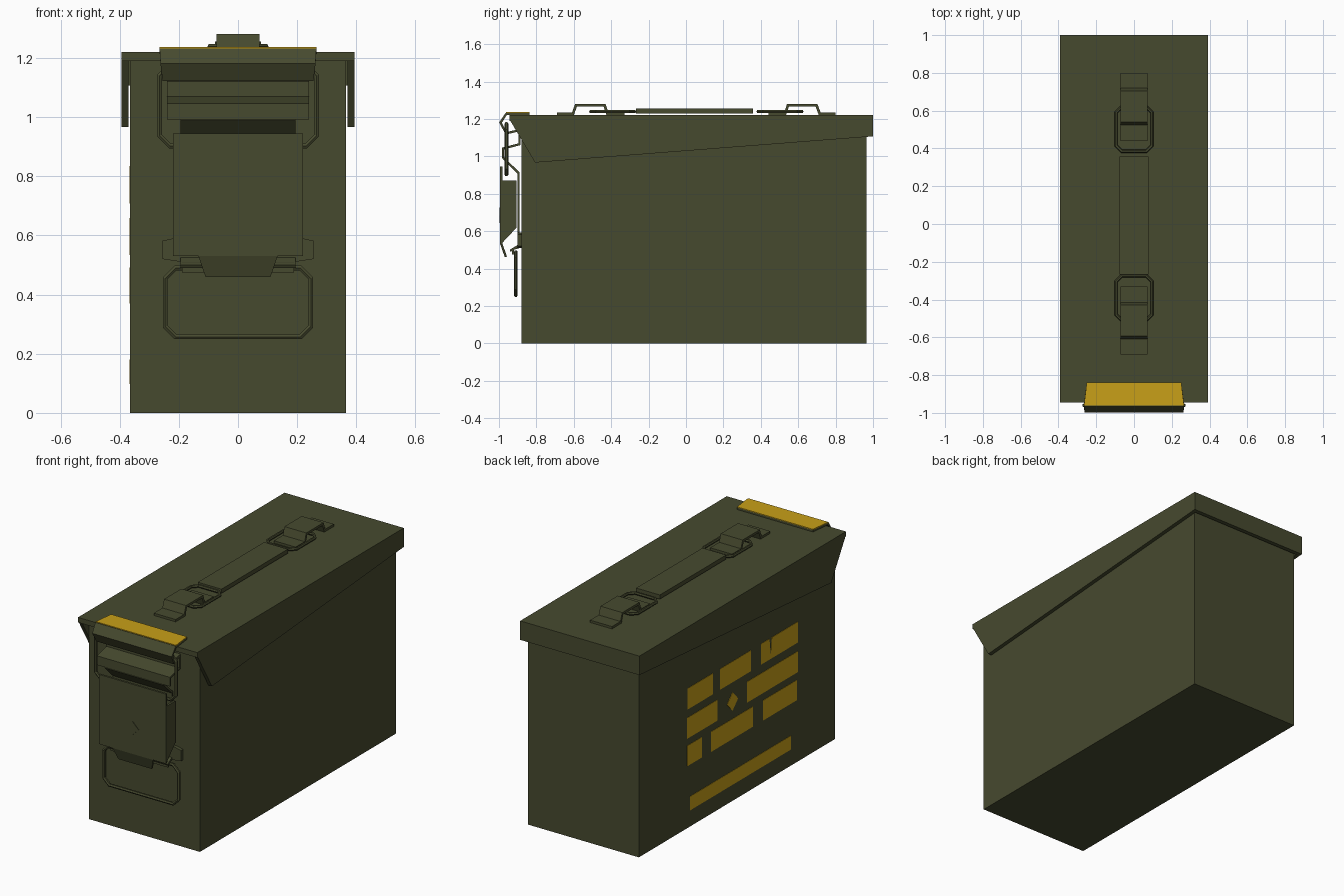
import bpy, bmesh

if "Cube" in bpy.data.objects:
    bpy.data.objects.remove(bpy.data.objects["Cube"])


def material(name, rgb):
    m = bpy.data.materials.new(name)
    m.diffuse_color = (*rgb, 1)
    m.use_nodes = True
    m.node_tree.nodes["Principled BSDF"].inputs["Base Color"].default_value = m.diffuse_color
    return m


GREEN = material("olive_paint", (0.062, 0.068, 0.028))
YELLOW = material("yellow_paint", (0.58, 0.35, 0.009))


def finish(name, bm, mat=GREEN):
    bmesh.ops.recalc_face_normals(bm, faces=bm.faces)
    me = bpy.data.meshes.new(name)
    bm.to_mesh(me)
    bm.free()
    me.materials.append(mat)
    ob = bpy.data.objects.new(name, me)
    bpy.context.collection.objects.link(ob)
    return ob


def place(axis, p, h):
    a, b = p
    return {'x': (h, a, b), 'y': (a, h, b), 'z': (a, b, h)}[axis]


def add_prism(bm, axis, pts, lo, hi):
    face = bm.faces.new([bm.verts.new(place(axis, p, lo)) for p in pts])
    ext = bmesh.ops.extrude_face_region(bm, geom=[face], use_keep_orig=True)
    top = [v for v in ext['geom'] if isinstance(v, bmesh.types.BMVert)]
    d = place(axis, (0, 0), hi - lo)
    bmesh.ops.translate(bm, verts=top, vec=d)


def prism(name, axis, pts, lo, hi, mat=GREEN):
    bm = bmesh.new()
    add_prism(bm, axis, pts, lo, hi)
    return finish(name, bm, mat)


def rect(a0, a1, b0, b1):
    return [(a0, b0), (a1, b0), (a1, b1), (a0, b1)]


def strip(name, profile, thick=0.012):
    """Bent sheet metal: profile of (y, z, half width)."""
    bm = bmesh.new()
    rows = [[bm.verts.new((s * w, y, z)) for s in (-1, 1)] for y, z, w in profile]
    for a, b in zip(rows, rows[1:]):
        bm.faces.new((a[0], a[1], b[1], b[0]))
    ob = finish(name, bm)
    mod = ob.modifiers.new("sheet", 'SOLIDIFY')
    mod.thickness = thick
    mod.offset = 0
    mod.use_even_offset = True
    return ob


def wire_loop(name, axis, w, b0, b1, c, h, radius=0.01):
    """Closed wire ring with chamfered corners."""
    pts = [(-w + c, b0), (w - c, b0), (w, b0 + c), (w, b1 - c),
           (w - c, b1), (-w + c, b1), (-w, b1 - c), (-w, b0 + c)]
    cu = bpy.data.curves.new(name, 'CURVE')
    cu.dimensions = '3D'
    cu.bevel_depth = radius
    cu.bevel_resolution = 1
    sp = cu.splines.new('POLY')
    sp.points.add(len(pts) - 1)
    for q, p in zip(sp.points, pts):
        q.co = (*place(axis, p, h), 1)
    sp.use_cyclic_u = True
    sp.use_smooth = False
    cu.materials.append(GREEN)
    ob = bpy.data.objects.new(name, cu)
    bpy.context.collection.objects.link(ob)
    return ob


# Box body
prism("body", 'z', rect(-0.365, 0.365, -0.88, 0.965), 0, 1.195)

# Lid: top plate, sloping side skirts, back skirt
bm = bmesh.new()
add_prism(bm, 'z', rect(-0.393, 0.393, -0.945, 1.0), 1.19, 1.22)
skirt = [(-0.945, 1.20), (-0.807, 0.967), (1.0, 1.107), (1.0, 1.205)]
for lo, hi in ((-0.393, -0.37), (0.37, 0.393)):
    add_prism(bm, 'x', skirt, lo, hi)
add_prism(bm, 'y', rect(-0.385, 0.385, 1.107, 1.205), 0.975, 1.0)
finish("lid", bm)

# Carrying handle, mirrored about its own middle
MID = 0.055
bracket = [(-0.69, 1.227), (-0.605, 1.227), (-0.588, 1.273),
           (-0.435, 1.273), (-0.42, 1.227), (-0.33, 1.227)]
for side, s in (("front", 1), ("back", -1)):
    def flip(y):
        return MID + s * (y - MID)
    strip(f"handle_bracket_{side}", [(flip(y), z, 0.072) for y, z in bracket], 0.014)
    b0, b1 = sorted((flip(-0.51), flip(-0.275)))
    wire_loop(f"handle_ring_{side}", 'z', 0.095, b0, b1, 0.03, 1.239, 0.009)
prism("handle_grip", 'z', rect(-0.078, 0.078, -0.267, 0.358), 1.23, 1.255)

# Hook plate on the lid edge with painted top
strip("lid_hook", [(-0.838, 1.226, 0.25), (-0.962, 1.226, 0.265),
                   (-0.992, 1.18, 0.262), (-0.962, 1.125, 0.255)])
prism("hook_paint", 'z', [(-0.265, -0.962), (0.265, -0.962), (0.25, -0.838), (-0.25, -0.838)],
      1.231, 1.236, YELLOW)

# Latch: wire bail, stepped link plate, base strap
wire_loop("latch_bail", 'y', 0.265, 0.902, 1.175, 0.035, -0.96)
strip("latch_link", [(y, z, 0.24) for y, z in
                     ((-0.955, 1.125), (-0.89, 1.14), (-0.89, 1.065), (-0.978, 1.042), (-0.978, 0.992))])
strip("latch_strap", [(y, z, 0.195) for y, z in
                      ((-0.978, 0.992), (-0.896, 0.912), (-0.896, 0.522), (-0.94, 0.495))])

# Latch lever: face plate, side flanges, finger tab, diamond mark
strip("lever_plate", [(-0.988, 0.945, 0.22), (-0.988, 0.53, 0.22)])
strip("lever_tab", [(-0.988, 0.535, 0.135), (-0.963, 0.462, 0.11)])
for side, lo in (("left", -0.22), ("right", 0.208)):
    prism(f"lever_flange_{side}", 'x',
          [(-0.985, 0.87), (-0.905, 0.87), (-0.905, 0.62), (-0.985, 0.535)], lo, lo + 0.012)
prism("lever_diamond", 'y', [(0, 0.643), (0.042, 0.685), (0, 0.727), (-0.042, 0.685)],
      -0.997, -0.99)

# Lower bracket and pull ring
prism("lower_bracket", 'y',
      [(-0.255, 0.52), (-0.19, 0.51), (0.19, 0.51), (0.255, 0.52),
       (0.255, 0.582), (0.21, 0.592), (-0.21, 0.592), (-0.255, 0.582)], -0.9, -0.88)
strip("ring_clip", [(-0.888, 0.515, 0.19), (-0.925, 0.505, 0.19), (-0.925, 0.475, 0.19)], 0.01)
wire_loop("pull_ring", 'y', 0.246, 0.257, 0.49, 0.035, -0.91)

# Painted marking blocks on the left side: (y0, y1, z0, z1)
bm = bmesh.new()
blocks = [(0.268, 0.508, 0.707, 0.832), (-0.09, 0.202, 0.708, 0.832),
          (0.226, 0.513, 0.534, 0.658), (-0.532, -0.052, 0.534, 0.658),
          (0.372, 0.511, 0.37, 0.492), (-0.108, 0.287, 0.37, 0.49),
          (-0.523, -0.203, 0.37, 0.49), (-0.466, 0.485, 0.097, 0.18)]
shapes = [rect(*b) for b in blocks]
shapes.append([(-0.532, 0.71), (-0.184, 0.71), (-0.184, 0.834), (-0.262, 0.834),
               (-0.276, 0.725), (-0.284, 0.834), (-0.532, 0.834)])
shapes.append([(0.085, 0.538), (0.137, 0.593), (0.085, 0.648), (0.033, 0.593)])
for s in shapes:
    add_prism(bm, 'x', s, -0.367, -0.364)
finish("side_markings", bm, YELLOW)

# Bake curves and modifiers to plain meshes
bpy.ops.object.select_all(action='SELECT')
bpy.context.view_layer.objects.active = bpy.data.objects["body"]
bpy.ops.object.convert(target='MESH')
